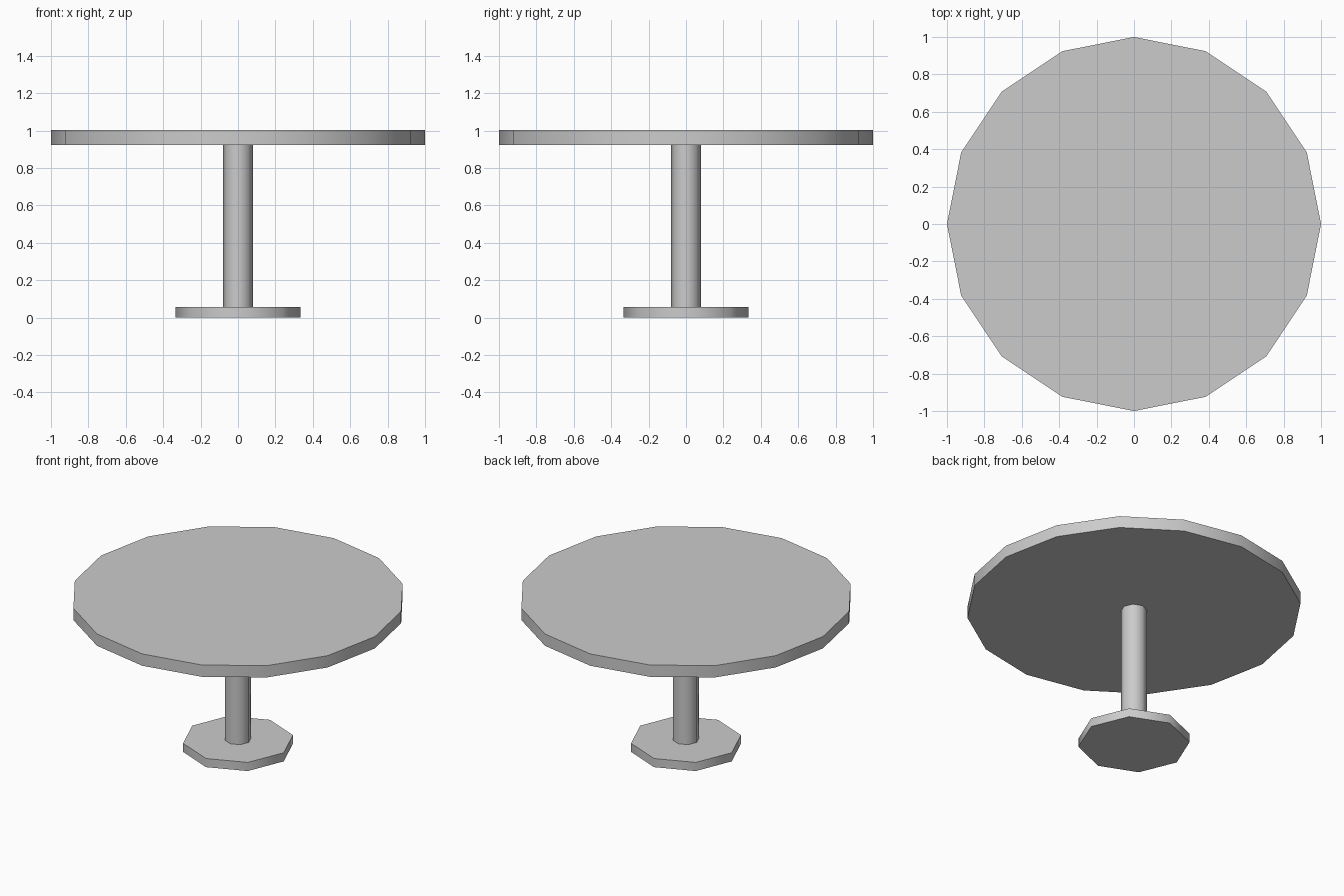
import bpy
import math

if "Cube" in bpy.data.objects:
    bpy.data.objects.remove(bpy.data.objects["Cube"])


def disc(name, sides, radius, z0, z1):
    """Upright prism with a corner on the x axis, sides softly shaded."""
    bpy.ops.mesh.primitive_cylinder_add(vertices=sides, radius=radius, depth=z1 - z0,
                                        location=(0, 0, (z0 + z1) / 2))
    obj = bpy.context.object
    obj.name = name
    bpy.ops.object.shade_smooth_by_angle(angle=math.radians(50))
    return obj


# Foot plate, central post and round top
disc("base", 8, 0.334, 0.0, 0.057)
disc("column", 8, 0.079, 0.057, 0.924)
disc("tabletop", 16, 1.0, 0.924, 1.002)
